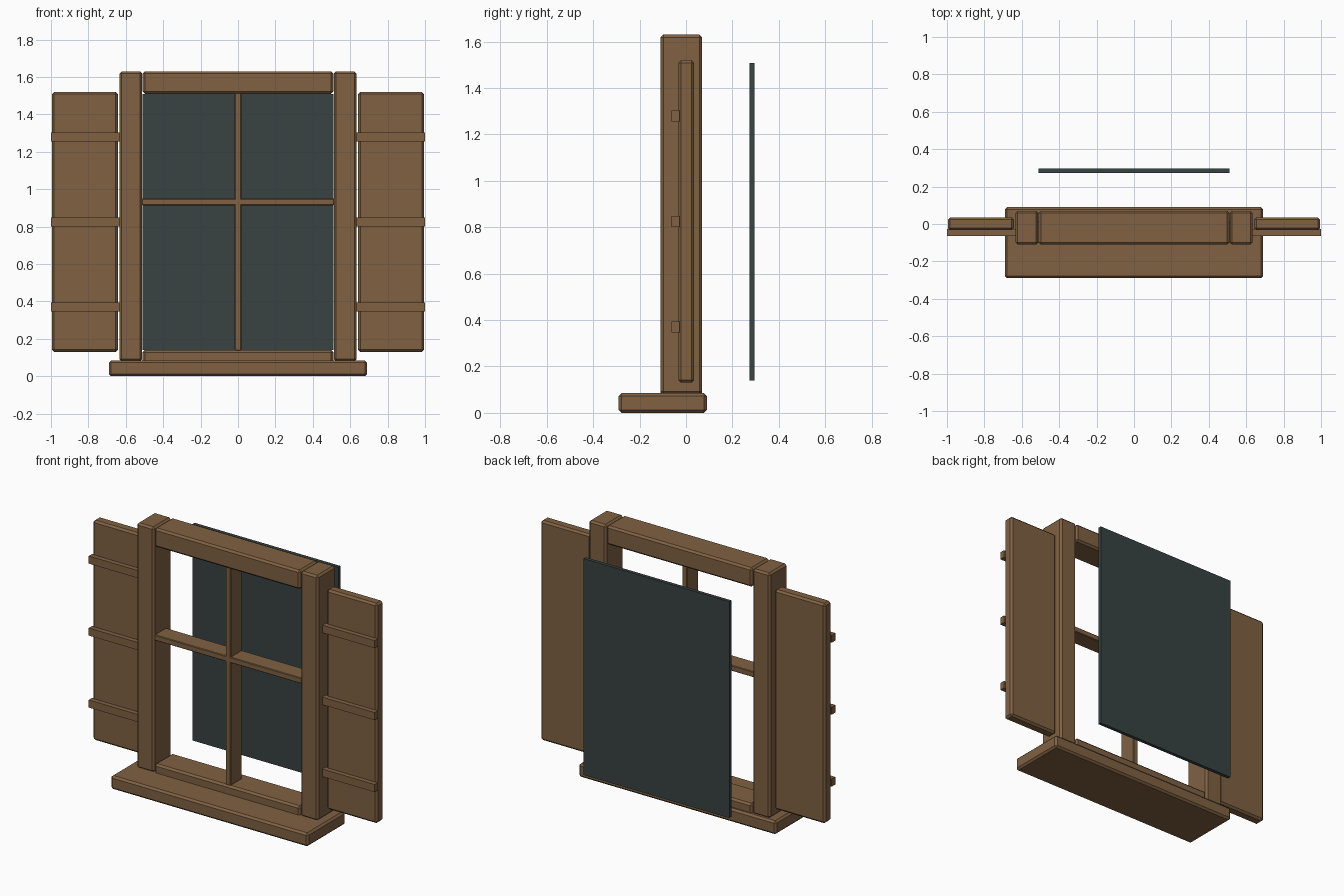
import bpy
import bmesh

cube = bpy.data.objects.get("Cube")
if cube:
    bpy.data.objects.remove(cube, do_unlink=True)


def make_material(name, color):
    mat = bpy.data.materials.new(name)
    mat.use_nodes = True
    mat.diffuse_color = color
    mat.node_tree.nodes["Principled BSDF"].inputs["Base Color"].default_value = color
    return mat


wood = make_material("brown wood", (0.215, 0.119, 0.055, 1))
glass = make_material("dark glass", (0.04, 0.054, 0.054, 1))


def box(name, xs, ys, zs, mat=wood, bevel=0.0):
    """Box spanning the given ranges, with optional chamfered edges."""
    bm = bmesh.new()
    bmesh.ops.create_cube(bm, size=1)
    for v in bm.verts:
        for axis, (low, high) in enumerate((xs, ys, zs)):
            v.co[axis] = high if v.co[axis] > 0 else low
    mesh = bpy.data.meshes.new(name)
    bm.to_mesh(mesh)
    bm.free()
    mesh.materials.append(mat)
    obj = bpy.data.objects.new(name, mesh)
    bpy.context.collection.objects.link(obj)
    if bevel:
        mod = obj.modifiers.new("chamfer", "BEVEL")
        mod.width = bevel
        mod.segments = 1
    return obj


def mirrored_pair(name, xs, ys, zs, bevel=0.0):
    box("left_" + name, xs, ys, zs, bevel=bevel)
    box("right_" + name, (-xs[1], -xs[0]), ys, zs, bevel=bevel)


# Sill and outer frame
frame_y = (-0.11, 0.07)
box("sill", (-0.69, 0.69), (-0.29, 0.09), (0, 0.085), bevel=0.012)
mirrored_pair("post", (0.512, 0.634), frame_y, (0.08, 1.63), 0.012)
for name, zs in (("bottom_rail", (0.02, 0.14)), ("top_rail", (1.51, 1.63))):
    box(name, (-0.51, 0.51), frame_y, zs, bevel=0.012)

# Crossing glazing bars
bar_y = (-0.1, 0.015)
box("vertical_bar", (-0.018, 0.018), bar_y, (0.135, 1.515), bevel=0.004)
box("horizontal_bar", (-0.515, 0.515), bar_y, (0.914, 0.95), bevel=0.004)

# Shutters with three battens each
mirrored_pair("shutter", (0.642, 0.995), (-0.033, 0.035), (0.13, 1.52), 0.012)
for label, z in (("lower", 0.37), ("middle", 0.825), ("upper", 1.28)):
    mirrored_pair(label + "_batten", (0.634, 1.0), (-0.063, -0.028), (z - 0.024, z + 0.024))

# Glass panel standing behind the frame
box("glass_panel", (-0.51, 0.51), (0.274, 0.296), (0.14, 1.508), glass)
